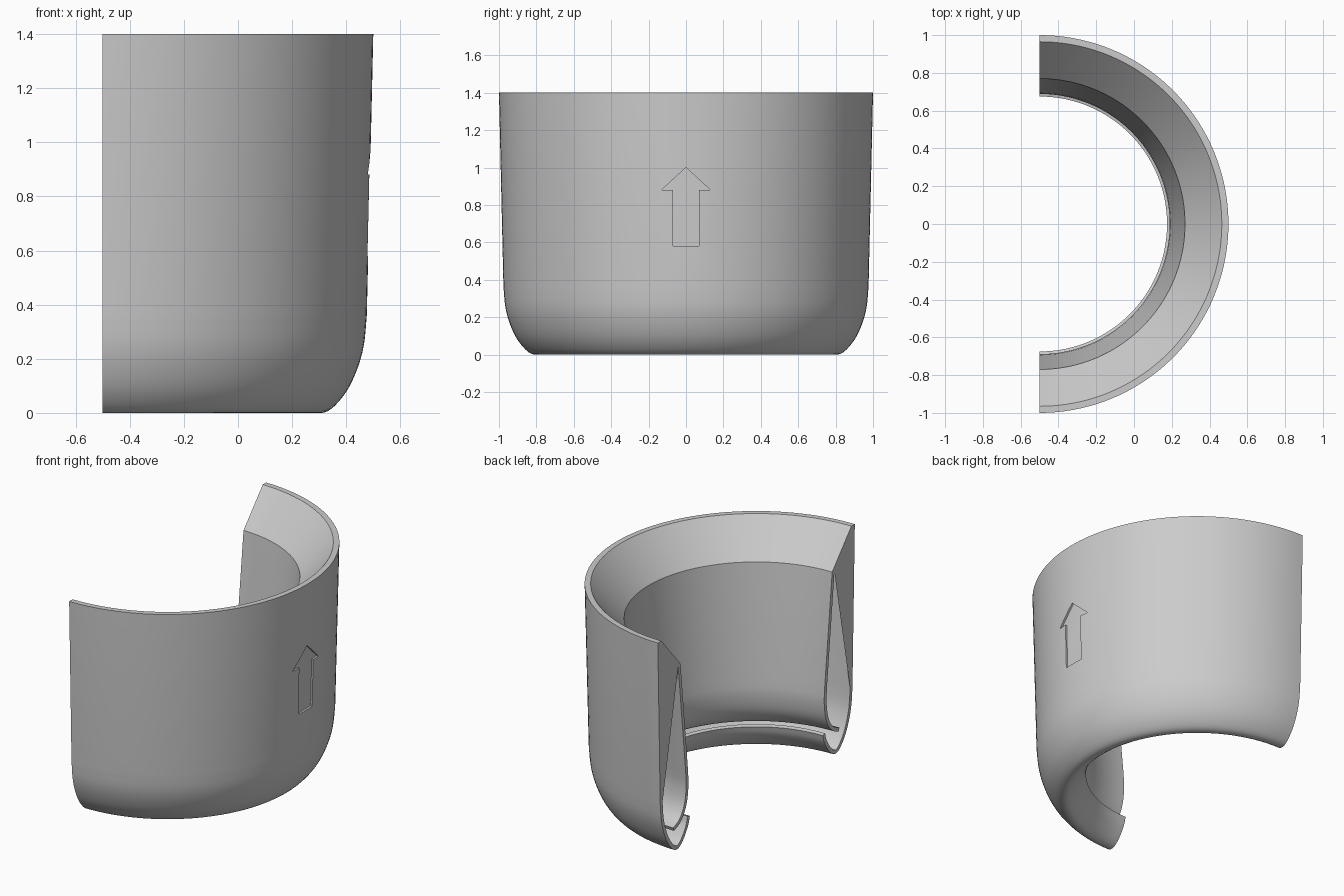
import bpy, bmesh, math
from mathutils import Vector

if "Cube" in bpy.data.objects:
    bpy.data.objects.remove(bpy.data.objects["Cube"], do_unlink=True)

AXIS_X = -0.5      # axis of revolution
STEPS = 72         # divisions of the half turn
WALL = 0.024       # shell thickness

grey = bpy.data.materials.new("light grey")
grey.use_nodes = True
grey.diffuse_color = (0.6, 0.6, 0.6, 1)
grey.node_tree.nodes["Principled BSDF"].inputs["Base Color"].default_value = (0.6, 0.6, 0.6, 1)


def spline(points, cuts=4):
    """Smooth curve through the points."""
    p = [Vector(q) for q in points]
    p = [2 * p[0] - p[1]] + p + [2 * p[-1] - p[-2]]
    out = []
    for a, b, c, d in zip(p, p[1:], p[2:], p[3:]):
        for i in range(cuts):
            t = i / cuts
            v = 0.5 * (2 * b + (c - a) * t + (2 * a - 5 * b + 4 * c - d) * t ** 2
                       + (3 * b - a - 3 * c + d) * t ** 3)
            out.append(Vector((v.x, max(v.y, 0))))
    return out + [p[-2]]


def offset_left(path, dist):
    """Mitred parallel copy of an open path."""
    out = []
    for i, p in enumerate(path):
        d1 = (p - path[max(i - 1, 0)]) if i else path[1] - p
        d2 = (path[i + 1] - p) if i < len(path) - 1 else d1
        n1 = Vector((-d1.y, d1.x)).normalized()
        n2 = Vector((-d2.y, d2.x)).normalized()
        out.append(p + (n1 + n2) * dist / (1 + n1.dot(n2)))
    return out


def make_object(name, bm):
    bmesh.ops.recalc_face_normals(bm, faces=bm.faces)
    mesh = bpy.data.meshes.new(name)
    bm.to_mesh(mesh)
    bm.free()
    mesh.materials.append(grey)
    obj = bpy.data.objects.new(name, mesh)
    bpy.context.collection.objects.link(obj)
    return obj


# Section: curled lip, rounded bottom, outer wall, rim, funnel, inner wall
lip_and_bottom = spline([(0.675, 0.165), (0.69, 0.115), (0.722, 0.062), (0.76, 0.02),
                         (0.80, 0), (0.845, 0.015), (0.90, 0.078), (0.94, 0.16),
                         (0.965, 0.25), (0.976, 0.36)])
rim = [Vector((1, 1.4)), Vector((0.965, 1.4)), Vector((0.77, 1.18))]
inner_wall = spline([(0.694, 0.47), (0.689, 0.37), (0.703, 0.27), (0.735, 0.20),
                     (0.78, 0.155), (0.835, 0.13)])
skin = lip_and_bottom + rim + inner_wall
section = skin + offset_left(skin, WALL)[::-1]

# Half-turn shell with closed ends
bm = bmesh.new()
rings = []
for s in range(STEPS + 1):
    a = math.pi * (s / STEPS - 0.5)
    rings.append([bm.verts.new((AXIS_X + p.x * math.cos(a), p.x * math.sin(a), p.y))
                  for p in section])
n = len(section)
for r, q in zip(rings, rings[1:]):
    for i in range(n):
        j = (i + 1) % n
        bm.faces.new((r[i], r[j], q[j], q[i]))
bm.faces.new(rings[0])
bm.faces.new(rings[-1])
shell = make_object("half_ring_shell", bm)

# Shallow upward arrow pressed into the outer wall
DEPTH = 0.011
half = [(0, 1.0), (0.13, 0.88), (0.07, 0.88), (0.07, 0.58)]
outline = half + [(-y, z) for y, z in half[:0:-1]]


def wall_x(y, z):
    radius = 0.976 + 0.024 * (z - 0.36) / 1.04 - DEPTH
    return AXIS_X + math.sqrt(radius ** 2 - y ** 2)


bm = bmesh.new()
back = [bm.verts.new((wall_x(y, z), y, z)) for y, z in outline]
front = [bm.verts.new((0.6, y, z)) for y, z in outline]
for loop in (back, front):
    tip, right, sr, br, bl, sl, left = loop
    for f in ((tip, right, sr), (tip, sr, sl), (tip, sl, left), (sr, br, bl, sl)):
        bm.faces.new(f)
for i in range(len(outline)):
    j = (i + 1) % len(outline)
    bm.faces.new((back[i], back[j], front[j], front[i]))
cutter = make_object("arrow_cutter", bm)
cutter.hide_render = True

cut = shell.modifiers.new("arrow_recess", "BOOLEAN")
cut.operation = "DIFFERENCE"
cut.solver = "EXACT"
cut.object = cutter

bpy.ops.object.select_all(action="DESELECT")
shell.select_set(True)
bpy.context.view_layer.objects.active = shell
bpy.ops.object.modifier_apply(modifier=cut.name)
bpy.data.objects.remove(cutter, do_unlink=True)
bpy.ops.object.shade_smooth_by_angle(angle=math.radians(25))
